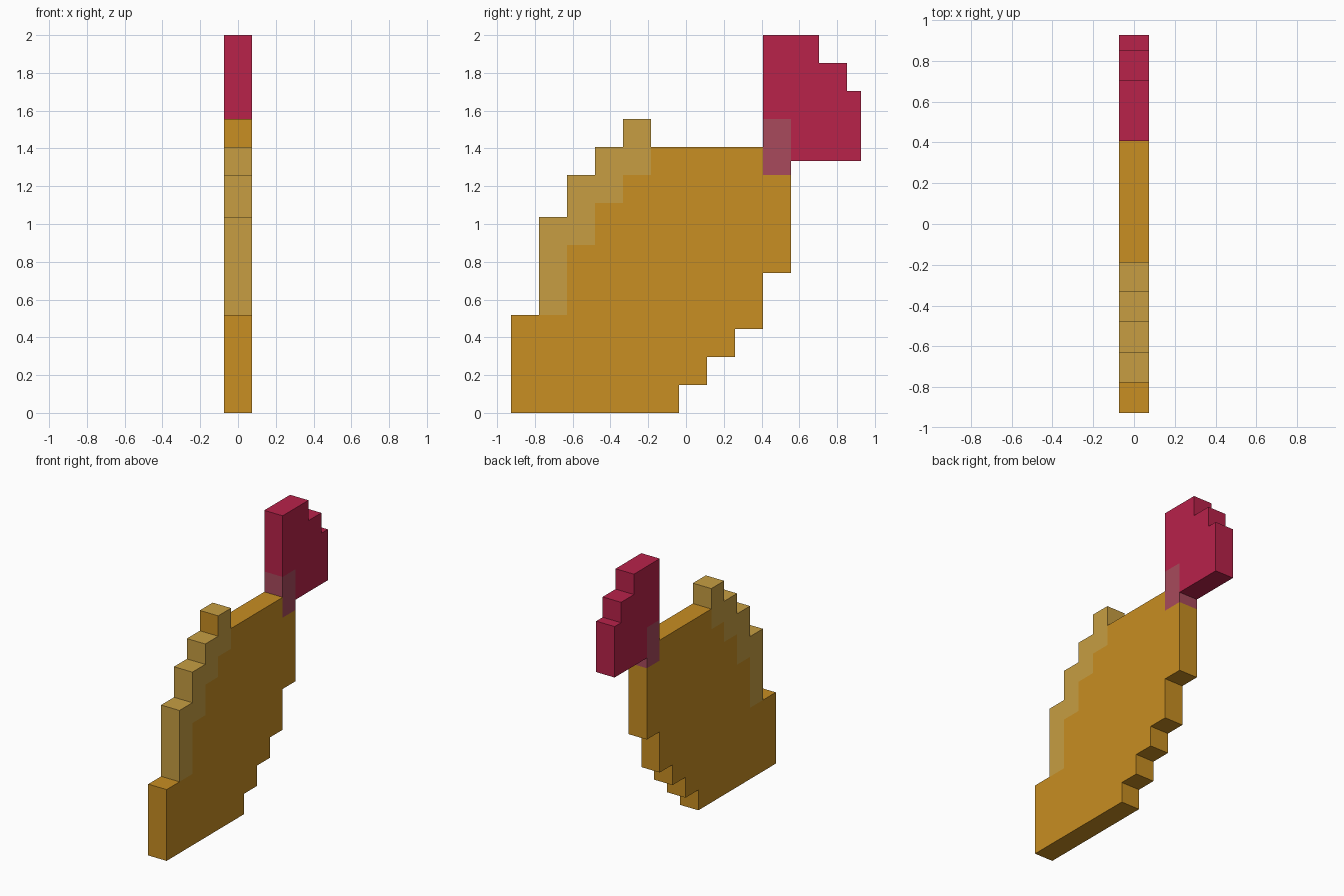
import bpy, bmesh, math

if "Cube" in bpy.data.objects:
    bpy.data.objects.remove(bpy.data.objects["Cube"])

U = 2 / 27          # half a block
HALF_X = U          # slab is one block thick

def material(name, srgb):
    lin = [((c / 255 + 0.055) / 1.055) ** 2.4 for c in srgb]
    m = bpy.data.materials.new(name)
    m.diffuse_color = (*lin, 1)
    m.use_nodes = True
    m.node_tree.nodes["Principled BSDF"].inputs["Base Color"].default_value = m.diffuse_color
    return m

gold = material("gold", (200, 142, 34))
tan = material("tan", (199, 158, 66))
red = material("crimson", (184, 34, 74))
mauve = material("mauve", (168, 74, 92))

# Each part: {block column: (bottom, top)} in half blocks; column 12 is half wide
parts = {
    "main_body": (gold, {0: (0, 7), 1: (0, 7), 2: (0, 12), 3: (0, 15), 4: (0, 17),
                         5: (0, 19), 6: (2, 19), 7: (4, 19), 8: (6, 19), 9: (10, 17)}),
    "pale_edge": (tan, {1: (7, 14), 2: (12, 17), 3: (15, 19), 4: (17, 21)}),
    "blended_joint": (mauve, {9: (17, 21)}),
    "red_tip": (red, {9: (21, 27), 10: (18, 27), 11: (18, 25), 12: (18, 23)}),
}

def cells_of(columns):
    return {(j, k) for c, (lo, hi) in columns.items()
            for j in (2 * c, 2 * c + 1) if j < 25 for k in range(lo, hi)}

filled = set().union(*(cells_of(cols) for _, cols in parts.values()))

def build(name, mat, columns):
    bm = bmesh.new()
    def quad(pts):
        bm.faces.new([bm.verts.new((x * HALF_X, (j - 12.5) * U, k * U)) for x, j, k in pts])
    for j, k in sorted(cells_of(columns)):
        ring = [(j, k), (j + 1, k), (j + 1, k + 1), (j, k + 1)]
        # broad side faces
        quad([(1, *p) for p in ring])
        quad([(-1, *p) for p in reversed(ring)])
        # rim faces only where no other block touches
        for i, (dj, dk) in enumerate([(0, -1), (1, 0), (0, 1), (-1, 0)]):
            if (j + dj, k + dk) not in filled:
                a, b = ring[i], ring[(i + 1) % 4]
                quad([(-1, *a), (-1, *b), (1, *b), (1, *a)])
    bmesh.ops.remove_doubles(bm, verts=bm.verts, dist=1e-4)
    bmesh.ops.dissolve_limit(bm, angle_limit=math.radians(1), verts=bm.verts, edges=bm.edges)
    bm.normal_update()
    # the topmost front step of the pale edge stays gold
    if name == "pale_edge":
        for f in bm.faces:
            if f.normal.y < -0.9 and f.calc_center_median().z > 19 * U:
                f.material_index = 1
    me = bpy.data.meshes.new(name)
    bm.to_mesh(me)
    bm.free()
    me.materials.append(mat)
    if name == "pale_edge":
        me.materials.append(gold)
    bpy.context.collection.objects.link(bpy.data.objects.new(name, me))

for part, (mat, cols) in parts.items():
    build(part, mat, cols)
